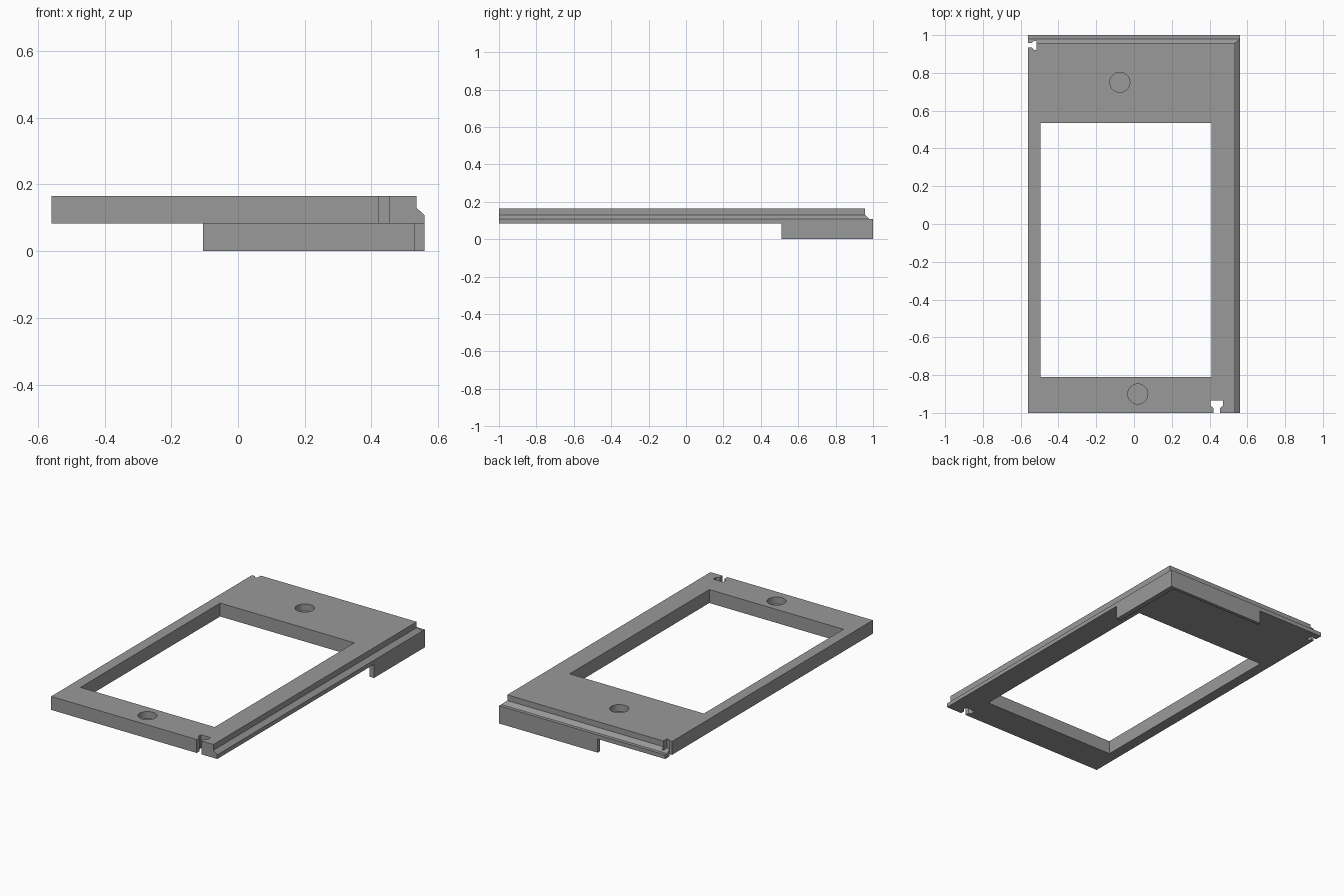
import bpy, bmesh, math

if "Cube" in bpy.data.objects:
    bpy.data.objects.remove(bpy.data.objects["Cube"])

grey = bpy.data.materials.new("plain_grey")
grey.diffuse_color = (0.32, 0.32, 0.32, 1)
grey.use_nodes = True
grey.node_tree.nodes["Principled BSDF"].inputs["Base Color"].default_value = grey.diffuse_color


def make_object(name, bm):
    bmesh.ops.recalc_face_normals(bm, faces=bm.faces)
    mesh = bpy.data.meshes.new(name)
    bm.to_mesh(mesh)
    bm.free()
    mesh.materials.append(grey)
    obj = bpy.data.objects.new(name, mesh)
    bpy.context.collection.objects.link(obj)
    return obj


def loft(name, rings):
    """Join stacked outlines into a closed solid."""
    bm = bmesh.new()
    loops = [[bm.verts.new(p) for p in ring] for ring in rings]
    for a, b in zip(loops, loops[1:]):
        n = len(a)
        for i in range(n):
            j = (i + 1) % n
            bm.faces.new((a[i], a[j], b[j], b[i]))
    bm.faces.new(loops[0][::-1])
    bm.faces.new(loops[-1])
    return make_object(name, bm)


def prism(name, outline, z0, z1):
    return loft(name, [[(x, y, z) for x, y in outline] for z in (z0, z1)])


def rect(x0, x1, y0, y1):
    return [(x0, y0), (x1, y0), (x1, y1), (x0, y1)]


def cut(target, cutter):
    cutter.hide_render = True
    mod = target.modifiers.new("cut", 'BOOLEAN')
    mod.operation = 'DIFFERENCE'
    mod.solver = 'EXACT'
    mod.object = cutter
    bpy.context.view_layer.objects.active = target
    bpy.ops.object.modifier_apply(modifier=mod.name)
    bpy.data.objects.remove(cutter, do_unlink=True)


# Frame plate with stepped, chamfered lips on the right and back
levels = [(0.083, 0.56, 1.0), (0.108, 0.56, 1.0), (0.108, 0.56, 0.98),
          (0.13, 0.535, 0.957), (0.165, 0.535, 0.957)]
frame = loft("frame_plate",
             [[(x, y, z) for x, y in rect(-0.56, xr, -1, yb)] for z, xr, yb in levels])

# Window opening
cut(frame, prism("window_cutter", rect(-0.495, 0.41, -0.81, 0.535), 0, 0.3))

# Blind round recesses
for cx, cy in ((-0.075, 0.75), (0.02, -0.9)):
    circle = [(cx + 0.053 * math.cos(math.tau * i / 40),
               cy + 0.053 * math.sin(math.tau * i / 40)) for i in range(40)]
    cut(frame, prism("recess_cutter", circle, 0.123, 0.3))


def notch_profile(neck, head, shoulder, flare, depth):
    """Keyhole outline as (sideways, inward) pairs."""
    half = [(neck, -0.02), (neck, shoulder), (head, flare), (head, depth)]
    return half + [(-s, d) for s, d in reversed(half)]


# Keyhole notches in the front edge and the left edge
front = [(0.438 + s, -1 + d) for s, d in notch_profile(0.016, 0.033, 0.025, 0.038, 0.065)]
cut(frame, prism("front_notch_cutter", front, 0, 0.3))
left = [(-0.56 + d, 0.946 + s) for s, d in notch_profile(0.012, 0.024, 0.02, 0.03, 0.043)]
cut(frame, prism("left_notch_cutter", left, 0, 0.3))

# Thin L-shaped skirt hanging below the back right corner
prism("corner_skirt", [(0.56, 0.51), (0.56, 1), (-0.105, 1), (-0.105, 0.98),
                       (0.528, 0.98), (0.528, 0.51)], 0, 0.083)
